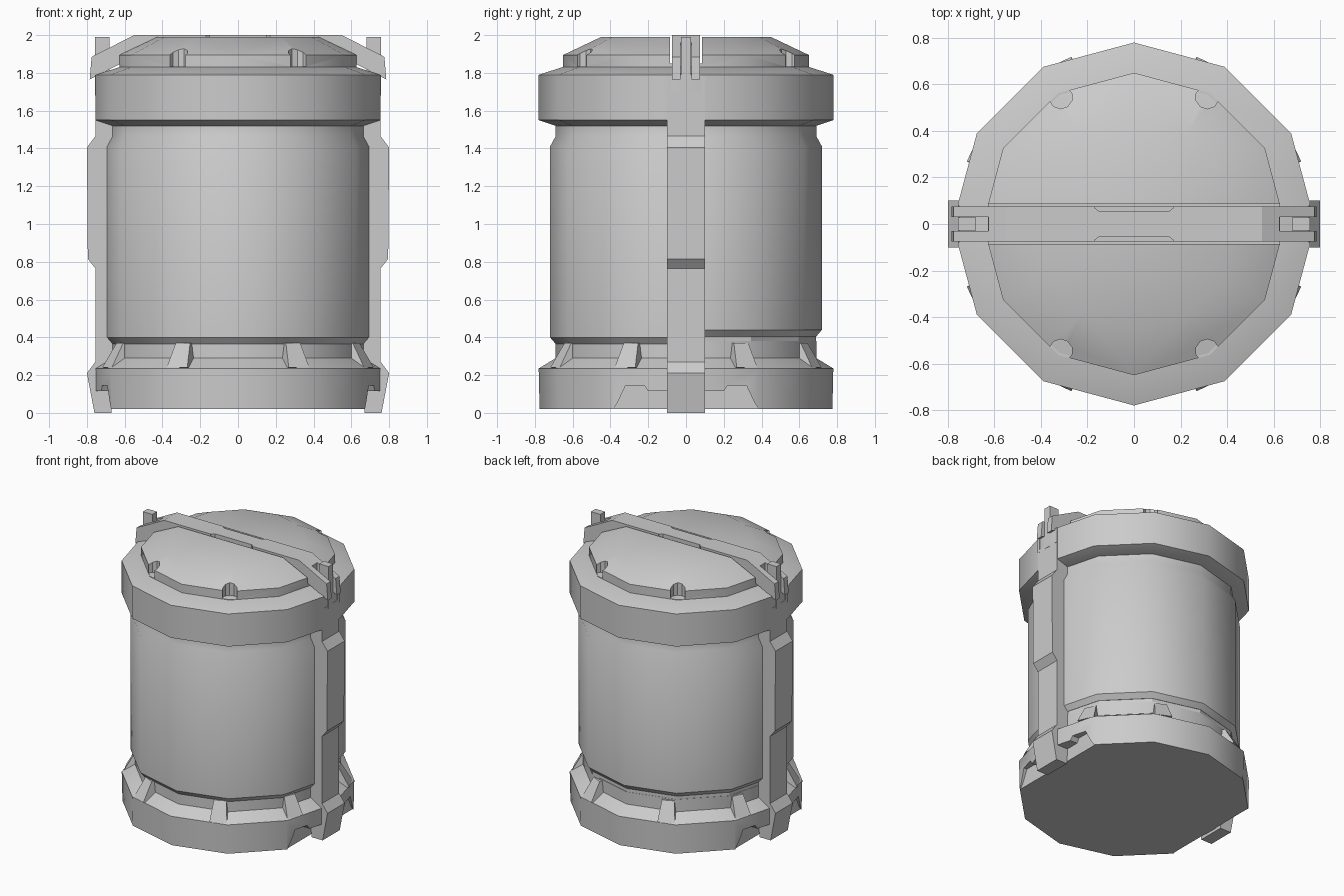
import bpy, bmesh, math
from mathutils import Vector, Matrix

cube = bpy.data.objects.get("Cube")
if cube:
    bpy.data.objects.remove(cube, do_unlink=True)

grey = bpy.data.materials.new("plain_grey")
grey.use_nodes = True
grey.diffuse_color = (0.6, 0.6, 0.6, 1)
grey.node_tree.nodes["Principled BSDF"].inputs["Base Color"].default_value = (0.6, 0.6, 0.6, 1)


def finish(name, bm):
    bmesh.ops.recalc_face_normals(bm, faces=bm.faces[:])
    mesh = bpy.data.meshes.new(name)
    bm.to_mesh(mesh)
    bm.free()
    mesh.materials.append(grey)
    obj = bpy.data.objects.new(name, mesh)
    bpy.context.collection.objects.link(obj)
    return obj


def ring(r, flat):
    """Twelve-sided ring whose two side corners are trimmed flat for the rails."""
    pts = []
    for i in range(12):
        a = math.radians(30 * i)
        if i % 6 == 0:
            s = 1 if i == 0 else -1
            x = s * (r - flat * 0.268)
            pts += [(x, -flat * s), (x, flat * s)]
        else:
            pts.append((r * math.cos(a), r * math.sin(a)))
    return pts


def turned(name, profile, flat=0.1):
    bm = bmesh.new()
    rings = [[bm.verts.new((x, y, z)) for x, y in ring(r, flat)] for r, z in profile]
    n = len(rings[0])
    for a, b in zip(rings, rings[1:]):
        for i in range(n):
            j = (i + 1) % n
            bm.faces.new((a[i], a[j], b[j], b[i]))
    bm.faces.new(rings[0])
    bm.faces.new(rings[-1])
    return finish(name, bm)


def prism(name, pts, place, depth):
    """Extrude a 2D outline; place maps (u, v) to a point, depth is the sweep."""
    bm = bmesh.new()
    face = bm.faces.new([bm.verts.new(place(u, v)) for u, v in pts])
    new = bmesh.ops.extrude_face_region(bm, geom=[face])["geom"]
    bmesh.ops.translate(bm, vec=Vector(depth),
                        verts=[v for v in new if isinstance(v, bmesh.types.BMVert)])
    return finish(name, bm)


def box(name, x, y, z):
    pts = [(x[0], y[0]), (x[1], y[0]), (x[1], y[1]), (x[0], y[1])]
    return prism(name, pts, lambda u, v: (u, v, z[0]), (0, 0, z[1] - z[0]))


def cut(obj, cutter):
    mod = obj.modifiers.new("cut", "BOOLEAN")
    mod.operation, mod.object, mod.solver = "DIFFERENCE", cutter, "EXACT"
    cutter.hide_render = True
    cutter.hide_set(True)
    helpers.append(cutter)


helpers = []

# Stacked shell of the canister
base = turned("base", [(0.775, 0.02), (0.78, 0.235), (0.69, 0.29), (0.69, 0.38)])
body = turned("body", [(0.69, 0.365), (0.72, 0.4), (0.72, 1.41), (0.69, 1.465), (0.69, 1.54)])
collar = turned("collar", [(0.69, 1.52), (0.78, 1.55), (0.78, 1.79), (0.64, 1.835)])
lid = turned("lid", [(0.65, 1.82), (0.65, 1.895), (0.45, 1.99)], 0.08)
turned("back_neck", [(0.688, 0.3), (0.688, 0.5)])

# The back panel of the body starts slightly higher
for v in body.data.vertices:
    if v.co.y > 0.05 and v.co.z < 0.5:
        v.co.z += 0.04

# Scalloped notches and strap channel in the lid
for sx in (-1, 1):
    for sy in (-1, 1):
        bm = bmesh.new()
        bmesh.ops.create_cone(bm, cap_ends=True, segments=10, radius1=0.05, radius2=0.05,
                              depth=0.3, matrix=Matrix.Translation((0.315 * sx, 0.545 * sy, 1.985)))
        cut(lid, finish("notch_cutter", bm))
cut(lid, box("channel_cutter", (-1, 1), (-0.085, 0.085), (1.85, 2.1)))

# Arched recesses in the base beside each rail
arch = [(0.05, -0.1), (0.385, -0.1), (0.385, 0.02), (0.36, 0.06), (0.32, 0.145),
        (0.22, 0.145), (0.2, 0.115), (0.05, 0.115)]
for sx in (-1, 1):
    for sy in (-1, 1):
        cut(base, prism("arch_cutter", arch, lambda u, v: (0.665 * sx, u * sy, v), (0.3 * sx, 0, 0)))

# Wedge ribs around the neck
wedge = [(0.6, 0.22), (0.765, 0.24), (0.69, 0.37), (0.6, 0.37)]
for side in (0, 180):
    for angle in (25, 65, 115, 155):
        rib = prism("neck_rib", wedge, lambda u, v: (u, -0.06, v), (0, 0.12, 0))
        for v in rib.data.vertices:
            if v.co.z > 0.3:
                v.co.y *= 0.7
        rib.data.transform(Matrix.Rotation(math.radians(angle + side), 4, "Z"))

# Side rails with a socket and upright post
rail = [(0.67, 0), (0.76, 0), (0.8, 0.21), (0.755, 0.27), (0.755, 0.765), (0.795, 0.815),
        (0.8, 1.405), (0.755, 1.465), (0.755, 1.7), (0.66, 1.7), (0.66, 0.15)]
for sx in (-1, 1):
    prism("side_rail", rail, lambda u, v: (u * sx, -0.1, v), (0, 0.2, 0))
    xs = (0.68 * sx, 0.757 * sx)
    box("rail_post", xs, (-0.027, 0.027), (1.68, 1.99))
    for sy in (-1, 1):
        box("rail_cheek", xs, (0.08 * sy, 0.1 * sy), (1.68, 1.79))

# Strap across the lid with forked ends and shallow grip notches
half = [(0.55, 2.0), (0.775, 1.885), (0.785, 1.765), (0.6, 1.86), (0.5, 1.88)]
outline = half + [(-x, z) for x, z in reversed(half)]
strap = prism("lid_strap", outline, lambda u, v: (u, -0.075, v), (0, 0.15, 0))
for s in (-1, 1):
    cut(strap, box("fork_cutter", (0.625 * s, 0.9 * s), (-0.03, 0.03), (1.6, 2.2)))
    grip = [(-0.17, 0.09), (0.17, 0.09), (0.17, 0.07), (0.15, 0.055), (-0.15, 0.055), (-0.17, 0.07)]
    cut(strap, prism("grip_cutter", grip, lambda u, v: (u, v * s, 1.97), (0, 0, 0.1)))

# Smooth the round walls, keep the chamfers crisp
bpy.ops.object.select_all(action="DESELECT")
for obj in (base, body, collar, lid):
    obj.select_set(True)
    bpy.context.view_layer.objects.active = obj
bpy.ops.object.shade_smooth_by_angle(angle=math.radians(30.5))
